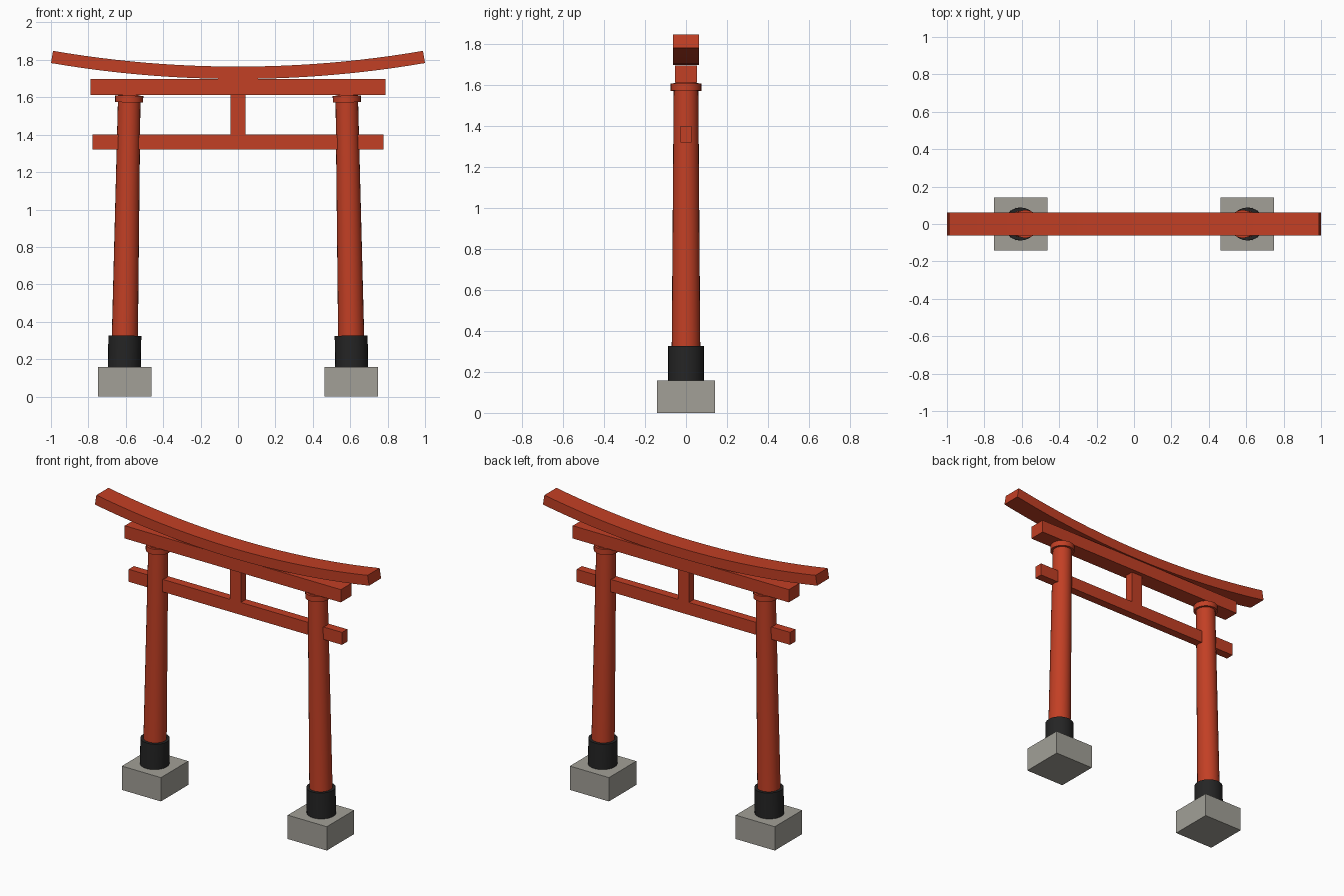
import bpy, bmesh, math
from mathutils import Matrix, Vector

cube = bpy.data.objects.get("Cube")
if cube:
    bpy.data.objects.remove(cube, do_unlink=True)


def material(name, color):
    m = bpy.data.materials.new(name)
    m.use_nodes = True
    m.diffuse_color = (*color, 1)
    m.node_tree.nodes["Principled BSDF"].inputs["Base Color"].default_value = (*color, 1)
    return m


RED = material("vermilion paint", (0.54, 0.05, 0.018))
BLACK = material("black lacquer", (0.018, 0.018, 0.018))
STONE = material("grey stone", (0.36, 0.35, 0.31))


def finish(bm, name, mat, smooth=False):
    bmesh.ops.recalc_face_normals(bm, faces=bm.faces)
    mesh = bpy.data.meshes.new(name)
    bm.to_mesh(mesh)
    bm.free()
    mesh.materials.append(mat)
    obj = bpy.data.objects.new(name, mesh)
    bpy.context.collection.objects.link(obj)
    if smooth:
        bpy.ops.object.select_all(action="DESELECT")
        obj.select_set(True)
        bpy.context.view_layer.objects.active = obj
        bpy.ops.object.shade_smooth_by_angle(angle=math.radians(35))
    return obj


def box(name, mat, x, width, depth, z0, z1):
    bm = bmesh.new()
    bmesh.ops.create_cube(bm, size=1)
    bmesh.ops.scale(bm, vec=(width, depth, z1 - z0), verts=bm.verts)
    bmesh.ops.translate(bm, vec=(x, 0, (z0 + z1) / 2), verts=bm.verts)
    return finish(bm, name, mat)


def round_part(name, mat, side, z0, z1, r0, r1):
    """Round section centred on the inward-leaning axis of a post."""
    foot = Vector((side * 0.608, 0, 0.155))
    lean = Matrix.Rotation(-side * math.radians(1.05), 4, "Y")
    bm = bmesh.new()
    bmesh.ops.create_cone(bm, cap_ends=True, segments=24,
                          radius1=r0, radius2=r1, depth=z1 - z0)
    bmesh.ops.translate(bm, vec=(0, 0, (z0 + z1) / 2 - foot.z), verts=bm.verts)
    bmesh.ops.transform(bm, matrix=Matrix.Translation(foot) @ lean, verts=bm.verts)
    return finish(bm, name, mat, smooth=True)


# Posts with stone footing, black sleeve and collar
for label, side in (("left", 1), ("right", -1)):
    box(label + "_footing", STONE, side * 0.605, 0.285, 0.285, 0, 0.157)
    round_part(label + "_sleeve", BLACK, side, 0.15, 0.326, 0.088, 0.088)
    round_part(label + "_post", RED, side, 0.16, 1.612, 0.071, 0.060)
    round_part(label + "_collar", RED, side, 1.573, 1.609, 0.075, 0.075)

# Straight beams and the strut between them
box("lower_beam", RED, 0, 1.556, 0.055, 1.32, 1.402)
box("upper_beam", RED, 0, 1.576, 0.109, 1.613, 1.697)
box("centre_strut", RED, 0, 0.08, 0.055, 1.40, 1.615)

# Top lintel: a rectangular section swept along a shallow arc
RADIUS, THICK, HALF_DEPTH, STEPS = 5.92, 0.066, 0.0625, 24
end_angle = math.asin(1 / RADIUS)
bm = bmesh.new()
rings = []
for i in range(STEPS + 1):
    a = end_angle * (2 * i / STEPS - 1)
    ring = []
    for r, y in ((RADIUS, -1), (RADIUS, 1), (RADIUS - THICK, 1), (RADIUS - THICK, -1)):
        ring.append(bm.verts.new((r * math.sin(a), y * HALF_DEPTH,
                                  1.698 + RADIUS - r * math.cos(a))))
    rings.append(ring)
for a, b in zip(rings, rings[1:]):
    for k in range(4):
        n = (k + 1) % 4
        bm.faces.new((a[k], a[n], b[n], b[k]))
bm.faces.new(rings[0])
bm.faces.new(rings[-1])
finish(bm, "curved_lintel", RED, smooth=True)
